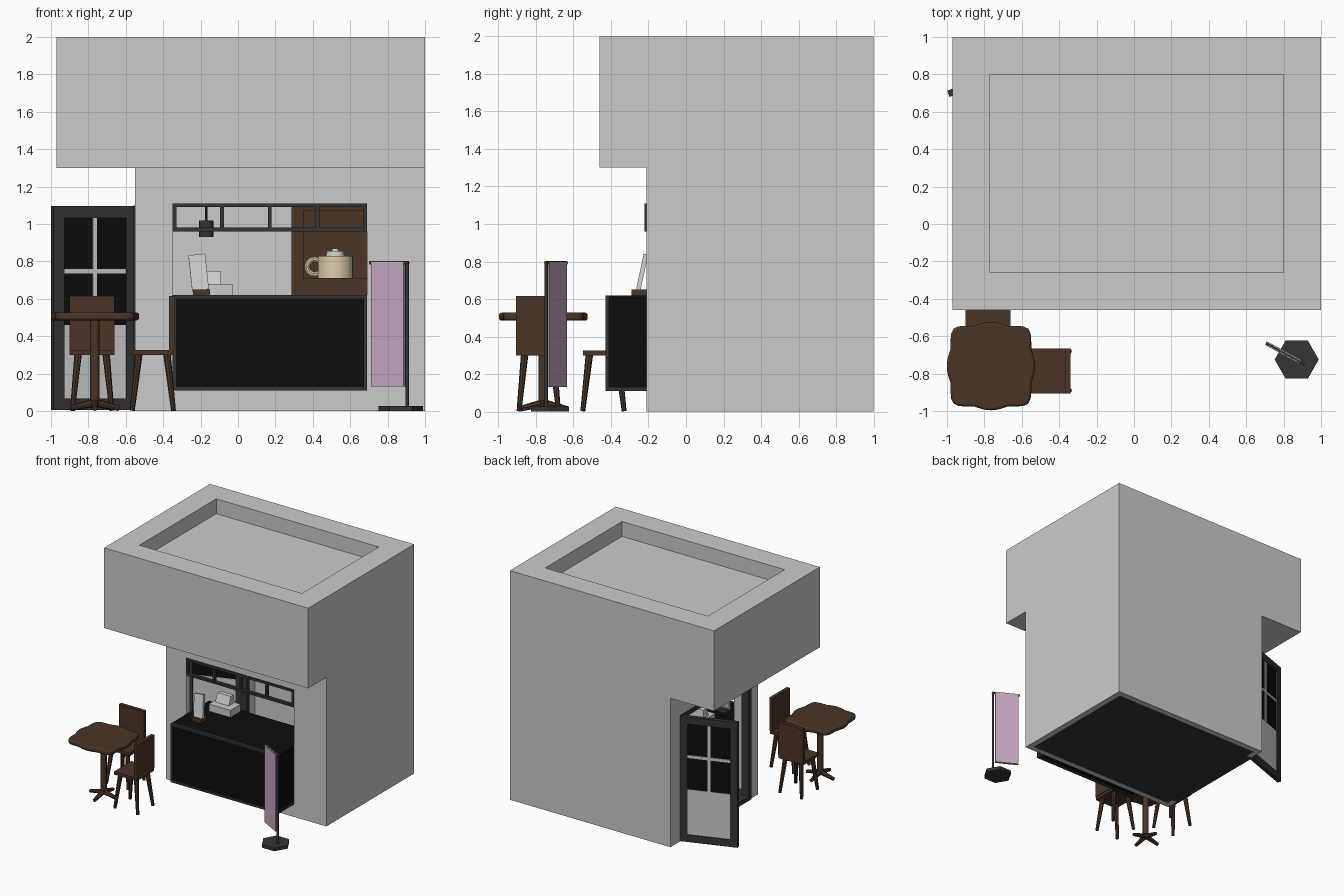
import bpy, bmesh, math
from mathutils import Matrix, Vector

if "Cube" in bpy.data.objects:
    bpy.data.objects.remove(bpy.data.objects["Cube"])


def mat(name, r, g, b):
    m = bpy.data.materials.new(name)
    m.diffuse_color = (r, g, b, 1)
    m.use_nodes = True
    m.node_tree.nodes["Principled BSDF"].inputs["Base Color"].default_value = m.diffuse_color
    return m


DARK = mat("dark_metal", .035, .035, .035)
BLACK = mat("black_panel", .004, .004, .004)
WOOD = mat("brown_wood", .07, .035, .02)
CREAM = mat("cream", .72, .62, .42)
PINK = mat("pink_cloth", .55, .38, .53)


def finish(name, bm, m=None, M=None, smooth=False):
    bm.normal_update()
    me = bpy.data.meshes.new(name)
    if M:
        bm.transform(M)
    bm.to_mesh(me)
    bm.free()
    ob = bpy.data.objects.new(name, me)
    bpy.context.collection.objects.link(ob)
    if m:
        me.materials.append(m)
    if smooth:
        bpy.ops.object.select_all(action='DESELECT')
        ob.select_set(True)
        bpy.context.view_layer.objects.active = ob
        bpy.ops.object.shade_smooth_by_angle(angle=math.radians(40))
    return ob


def box(name, x, y, z, m=None, M=None):
    bm = bmesh.new()
    bmesh.ops.create_cube(bm, size=1)
    for v in bm.verts:
        v.co = [(a[0] + a[1]) / 2 + c * (a[1] - a[0]) for a, c in zip((x, y, z), v.co)]
    return finish(name, bm, m, M)


def rod(name, a, b, r1, r2, m=None, n=12, M=None):
    a, b = Vector(a), Vector(b)
    bm = bmesh.new()
    T = Matrix.Translation((a + b) / 2) @ (b - a).to_track_quat('Z', 'Y').to_matrix().to_4x4()
    bmesh.ops.create_cone(bm, cap_ends=True, segments=n, radius1=r1, radius2=r2,
                          depth=(b - a).length, matrix=T)
    return finish(name, bm, m, M, n > 8)


def cut(ob, *ranges):
    for i, r in enumerate(ranges):
        c = box("cutter", *r)
        c.hide_render = True
        mod = ob.modifiers.new("cut", 'BOOLEAN')
        mod.operation, mod.solver, mod.object = 'DIFFERENCE', 'EXACT', c
        bpy.context.view_layer.objects.active = ob
        bpy.ops.object.modifier_apply(modifier=mod.name)
        bpy.data.objects.remove(c)


def frame(name, u, z, w, place, m):
    """Rectangular border; place(name, u_range, z_range, material) builds each bar."""
    place(name + "_left", (u[0], u[0] + w), z, m)
    place(name + "_right", (u[1] - w, u[1]), z, m)
    place(name + "_bottom", (u[0] + w, u[1] - w), (z[0], z[0] + w), m)
    place(name + "_top", (u[0] + w, u[1] - w), (z[1] - w, z[1]), m)


# Building shell and roof block
walls = box("walls", (-.55, 1), (-.21, 1), (0, 1.3))
cut(walls, ((-.5, .95), (-.16, .95), (-.1, 1.25)),
    ((-.35, .69), (-.4, 0), (.11, 1.11)),
    ((-.7, -.4), (-.1, .86), (-.1, 1.1)))
roof = box("roof_block", (-.97, 1), (-.46, 1), (1.3, 2))
cut(roof, ((-.77, .8), (-.26, .8), (1.87, 2.2)))
box("floor", (-.53, .98), (-.19, .98), (.002, .03), DARK)

# Doorway frame on the left wall
frame("doorway", (-.1, .86), (.0, 1.1), .035,
      lambda n, u, z, m: box(n, (-.56, -.49), u, z, m), DARK)

# Open door leaf, hinged at the back of the doorway
D = Matrix.Translation((-.545, .855, 0)) @ Matrix.Rotation(math.atan2(-.16, -.45), 4, 'Z')


def leaf(n, u, z, m, y=.018):
    return box(n, u, (-y, y), z, m, D)


frame("door_frame", (0, .475), (.005, 1.095), .062, leaf, DARK)
leaf("door_glass", (.06, .415), (.46, 1.035), BLACK, .006)
leaf("door_lower_panel", (.06, .415), (.065, .46), None, .01)
leaf("door_mullion", (.225, .25), (.46, 1.035), None, .012)
leaf("door_crossbar", (.06, .415), (.735, .76), None, .0125)

# Serving counter with trimmed front
box("counter_body", (-.34, .68), (-.42, -.16), (.12, .61), BLACK)
frame("counter_trim", (-.35, .69), (.11, .62), .02,
      lambda n, u, z, m: box(n, u, (-.43, -.41), z, m), DARK)
box("counter_top", (-.35, .69), (-.41, -.16), (.6, .62), BLACK)
box("inner_counter", (-.35, .69), (-.16, .1), (.58, .618), BLACK)
for s, x in (("left", -.35), ("right", .67)):
    box("counter_side_bottom_" + s, (x, x + .02), (-.41, -.21), (.11, .13), DARK)

# Transom over the counter
frame("transom", (-.35, .69), (.96, 1.11), .02,
      lambda n, u, z, m: box(n, u, (-.22, -.19), z, m), DARK)
for i in range(1, 4):
    x = -.34 + i * .255
    box("transom_bar_%d" % i, (x - .01, x + .01), (-.218, -.192), (.975, 1.095), DARK)

# Menu stand and till
box("menu_base", (-.24, -.15), (-.29, -.21), (.62, .65), WOOD)
T = Matrix.Translation((-.2, -.255, .645)) @ Matrix.Rotation(math.radians(-12), 4, 'X') \
    @ Matrix.Rotation(math.radians(-6), 4, 'Y')
box("menu_board", (-.045, .045), (-.012, .012), (0, .195), None, T)
box("till_body", (-.24, -.03), (-.06, .08), (.618, .68))
bm = bmesh.new()
pts = [bm.verts.new((-.22, y, z)) for y, z in ((.0, .68), (.03, .75), (.07, .75), (.08, .68))]
f = bm.faces.new(pts)
ext = bmesh.ops.extrude_face_region(bm, geom=[f])
bmesh.ops.translate(bm, vec=(.13, 0, 0), verts=[v for v in ext["geom"] if isinstance(v, bmesh.types.BMVert)])
bmesh.ops.recalc_face_normals(bm, faces=bm.faces)
finish("till_screen", bm)

# Hanging lamp
rod("lamp_cord", (-.17, .1, 1.0), (-.17, .1, 1.25), .006, .006, DARK, 8)
rod("lamp_shade", (-.17, .1, .93), (-.17, .1, 1.02), .038, .038, DARK, 16)

# Back cabinet with a niche
cab = box("cabinet", (.285, .94), (.55, .945), (.03, 1.1), WOOD)
cut(cab, ((.35, .9), (.4, .88), (.71, 1.07)))

# Pot in the niche
P = (.52, .68)
rod("pot_body", (*P, .71), (*P, .83), .095, .095, CREAM, 24)
rod("pot_lid", (*P, .83), (*P, .855), .05, .045, None, 24)
rod("pot_knob", (*P, .855), (*P, .87), .02, .015, None, 12)
bpy.ops.mesh.primitive_torus_add(location=(.41, .68, .77), rotation=(math.pi / 2, 0, 0), major_radius=.04,
                                 minor_radius=.016, major_segments=24, minor_segments=10)
handle = bpy.context.object
handle.name = "pot_handle"
handle.data.materials.append(CREAM)
bpy.ops.object.shade_smooth_by_angle()

# Table: bulging rounded-square top on a post with crossed feet
C = Matrix.Translation((-.765, -.76, 0))
bm = bmesh.new()
ring = []
for i in range(64):
    t = 2 * math.pi * i / 64
    c, s = math.cos(t), math.sin(t)
    r = .216 / (abs(c) ** 9 + abs(s) ** 9) ** (1 / 9) + .02 * max(0, math.cos(4 * t))
    ring.append(bm.verts.new((r * c, r * s, .485)))
f = bm.faces.new(ring)
ext = bmesh.ops.extrude_face_region(bm, geom=[f])
bmesh.ops.translate(bm, vec=(0, 0, .042), verts=[v for v in ext["geom"] if isinstance(v, bmesh.types.BMVert)])
bmesh.ops.recalc_face_normals(bm, faces=bm.faces)
top = finish("table_top", bm, WOOD, C, True)
bev = top.modifiers.new("soft_edge", 'BEVEL')
bev.width, bev.segments, bev.limit_method = .012, 2, 'ANGLE'
bev.angle_limit = math.radians(60)
rod("table_post", (0, 0, .03), (0, 0, .49), .025, .025, WOOD, 16, C)
for i in range(4):
    R = C @ Matrix.Rotation(i * math.pi / 2, 4, 'Z')
    rod("table_foot_%d" % (i + 1), (0, 0, .045), (.13, 0, .014), .022, .014, WOOD, 8, R)


# Chairs: local front is -y
def chair(tag, M):
    box(tag + "_seat", (-.12, .12), (-.11, .11), (.3, .326), WOOD, M)
    box(tag + "_back", (-.12, .12), (.085, .115), (.326, .615), WOOD, M)
    for i, (sx, sy) in enumerate(((1, 1), (1, -1), (-1, 1), (-1, -1))):
        rod("%s_leg_%d" % (tag, i + 1), (sx * .105, sy * .11, .003), (sx * .075, sy * .075, .305),
            .013, .02, WOOD, 8, M)


chair("rear_chair", Matrix.Translation((-.78, -.44, 0)))
chair("side_chair", Matrix.Translation((-.455, -.785, 0)) @ Matrix.Rotation(-math.pi / 2, 4, 'Z'))

# Banner on a hexagonal base
rod("banner_base", (.87, -.725, 0), (.87, -.725, .028), .118, .118, DARK, 6,
    Matrix.Translation((.87, -.725, 0)) @ Matrix.Rotation(math.radians(30), 4, 'Z')
    @ Matrix.Translation((-.87, .725, 0)))
rod("banner_pole", (.905, -.745, .02), (.905, -.745, .8), .009, .009, DARK, 12)
rod("banner_arm", (.912, -.749, .793), (.705, -.637, .793), .009, .009, DARK, 12)
B = Matrix.Translation((.905, -.745, 0)) @ Matrix.Rotation(math.atan2(.112, -.207), 4, 'Z')
box("banner_cloth", (.018, .215), (-.011, .011), (.13, .8), PINK, B)
